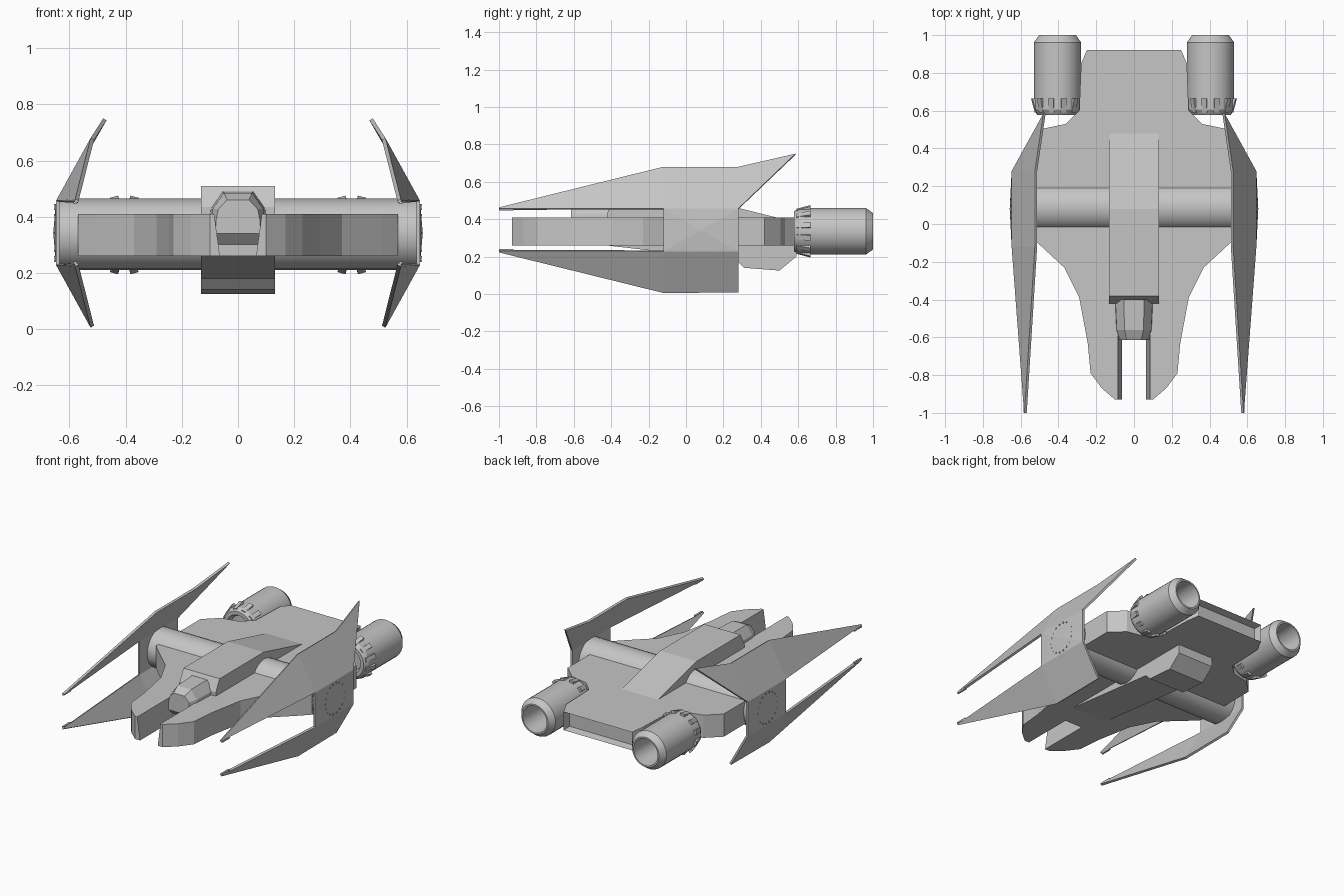
import bpy, bmesh, math
from mathutils import Matrix, Vector

cube = bpy.data.objects.get("Cube")
if cube:
    bpy.data.objects.remove(cube)

hull = bpy.data.materials.new("hull_grey")
hull.use_nodes = True
hull.diffuse_color = (0.56, 0.56, 0.56, 1)
hull.node_tree.nodes["Principled BSDF"].inputs["Base Color"].default_value = hull.diffuse_color


def finish(name, bm, smooth=False):
    bmesh.ops.recalc_face_normals(bm, faces=bm.faces[:])
    mesh = bpy.data.meshes.new(name)
    bm.to_mesh(mesh)
    bm.free()
    mesh.materials.append(hull)
    obj = bpy.data.objects.new(name, mesh)
    bpy.context.collection.objects.link(obj)
    if smooth:
        bpy.ops.object.select_all(action="DESELECT")
        obj.select_set(True)
        bpy.context.view_layer.objects.active = obj
        bpy.ops.object.shade_smooth_by_angle(angle=math.radians(30))
    return obj


def loft(rings):
    """Skin matching rings of points and cap both ends."""
    bm = bmesh.new()
    loops = [[bm.verts.new(p) for p in ring] for ring in rings]
    for a, b in zip(loops, loops[1:]):
        for i in range(len(a)):
            j = (i + 1) % len(a)
            bm.faces.new((a[i], a[j], b[j], b[i]))
    bm.faces.new(loops[0])
    bm.faces.new(loops[-1])
    return bm


def lathe_y(profile, cx, cz, sides):
    """Revolve (radius, y) points around an axis along y."""
    turn = [math.tau * (i + 0.5) / sides for i in range(sides)]
    return loft([[(cx + r * math.cos(t), y, cz + r * math.sin(t)) for t in turn]
                 for r, y in profile])


def side_prism(name, profile, half_width):
    return finish(name, loft([[(s * half_width, y, z) for y, z in profile] for s in (-1, 1)]))


# Flat main hull with two front prongs and a tapered tail
LOW, HIGH = 0.26, 0.41
half = [(0.085, -0.58), (0.085, -0.93), (0.10, -0.93), (0.17, -0.87), (0.23, -0.79),
        (0.245, -0.63), (0.29, -0.39), (0.37, -0.23), (0.51, -0.10), (0.57, -0.04),
        (0.57, 0.42), (0.48, 0.505), (0.36, 0.53), (0.29, 0.6), (0.28, 0.85), (0.25, 0.92)]
outline = half + [(-x, y) for x, y in reversed(half)]


def hull_ring(z, top):
    ring = []
    for x, y in outline:
        if abs(x) == 0.085 and not top:
            x *= 0.76
        inward = 0.015 if y > 0.9 else 0
        ring.append((x, y, z - inward if top else z + inward))
    return ring


bm = loft([hull_ring(LOW, False), hull_ring(HIGH, True)])
bmesh.ops.recalc_face_normals(bm, faces=bm.faces[:])
tail = max(bm.faces, key=lambda f: f.calc_center_median().y)
bmesh.ops.inset_region(bm, faces=[tail], thickness=0.012)
bmesh.ops.translate(bm, verts=tail.verts[:], vec=(0, -0.05, 0))
finish("main_hull", bm)

# Raised spine above and keel below
side_prism("spine", [(-0.42, 0.40), (-0.42, 0.435), (-0.38, 0.51), (0.08, 0.51), (0.5, 0.405)], 0.132)
side_prism("keel", [(-0.43, 0.27), (-0.43, 0.26), (0.27, 0.18), (0.31, 0.14), (0.5, 0.125),
                    (0.59, 0.20), (0.59, 0.27)], 0.132)

# Faceted cockpit
section = [(1, 0), (1, 0.4), (0.9, 0.72), (0.5, 1), (-0.5, 1), (-0.9, 0.72), (-1, 0.4), (-1, 0)]
stations = [(-0.40, 0.108, 0.27, 0.49), (-0.56, 0.10, 0.28, 0.485), (-0.615, 0.078, 0.34, 0.46)]
finish("cockpit", loft([[(u * w, y, lo + v * (hi - lo)) for u, v in section]
                        for y, w, lo, hi in stations]))

# Round cross beam joining the wings
bm = bmesh.new()
bmesh.ops.create_cone(bm, cap_ends=True, segments=24, radius1=0.127, radius2=0.127, depth=1.27,
                      matrix=Matrix.Translation((0, 0.087, 0.337)) @ Matrix.Rotation(math.pi / 2, 4, "Y"))
finish("cross_beam", bm, True)

for s, side in ((1, "left"), (-1, "right")):
    # Wing: shallow hub plate with swept upper and lower blades
    points = {
        "hub": (0.658, 0.08, 0.342),
        "uf": (0.648, -0.12, 0.457), "ur": (0.648, 0.28, 0.457),
        "lf": (0.648, -0.12, 0.228), "lr": (0.648, 0.28, 0.228),
        "utf": (0.525, -0.12, 0.68), "utr": (0.525, 0.28, 0.68),
        "utip": (0.58, -1, 0.463), "utip_base": (0.582, -1, 0.456), "tail": (0.48, 0.585, 0.75),
        "ltf": (0.525, -0.12, 0.005), "ltr": (0.525, 0.28, 0.008),
        "ltip": (0.58, -1, 0.222), "ltip_base": (0.582, -1, 0.23)}
    faces = ["hub uf ur", "hub ur lr", "hub lr lf", "hub lf uf",
             "uf utf utr ur", "uf utip_base utip utf", "ur utr tail",
             "lf lr ltr ltf", "lf ltf ltip ltip_base"]
    bm = bmesh.new()
    v = {k: bm.verts.new((s * x, y, z)) for k, (x, y, z) in points.items()}
    for f in faces:
        bm.faces.new([v[k] for k in f.split()])
    wing = finish(side + "_wing", bm)
    solid = wing.modifiers.new("thickness", "SOLIDIFY")
    solid.thickness = 0.014
    solid.offset = -1

    # Small gun barrels at the blade tips
    bm = bmesh.new()
    for z in (0.45, 0.236):
        bmesh.ops.create_cube(bm, size=1, matrix=Matrix.Translation((s * 0.58, -0.96, z))
                              @ Matrix.Diagonal((0.012, 0.075, 0.01, 1)))
    finish(side + "_wing_guns", bm)

    # Ring of rivets on the hub
    bm = bmesh.new()
    for i in range(18):
        a = math.tau * i / 18
        bmesh.ops.create_cube(bm, size=0.008, matrix=Matrix.Translation(
            (s * 0.651, 0.08 + 0.1 * math.cos(a), 0.342 + 0.1 * math.sin(a))))
    finish(side + "_hub_rivets", bm)

    # Hollow engine nacelle
    cx, cz = s * 0.405, 0.335
    profile = [(0.07, 0.61), (0.085, 0.578), (0.108, 0.578), (0.125, 0.605), (0.125, 0.962),
               (0.098, 1.0), (0.088, 1.0), (0.08, 0.80)]
    finish(side + "_engine", lathe_y(profile, cx, cz, 32), True)

    # Clamp lugs around the engine front
    bm = bmesh.new()
    for i in range(12):
        spin = Matrix.Rotation(math.tau * (i + 0.5) / 12, 4, "Y")
        made = bmesh.ops.create_cube(bm, size=1, matrix=Matrix.Translation((cx, 0, cz)) @ spin
                                     @ Matrix.Translation((0, 0.628, 0.125))
                                     @ Matrix.Diagonal((0.03, 0.075, 0.032, 1)))
        centre = Vector((cx, 0, cz))
        for w in made["verts"]:
            radial = Vector((w.co.x, 0, w.co.z)) - centre
            if w.co.y < 0.62 and radial.length > 0.13:
                w.co -= radial * 0.14
    finish(side + "_engine_lugs", bm)
